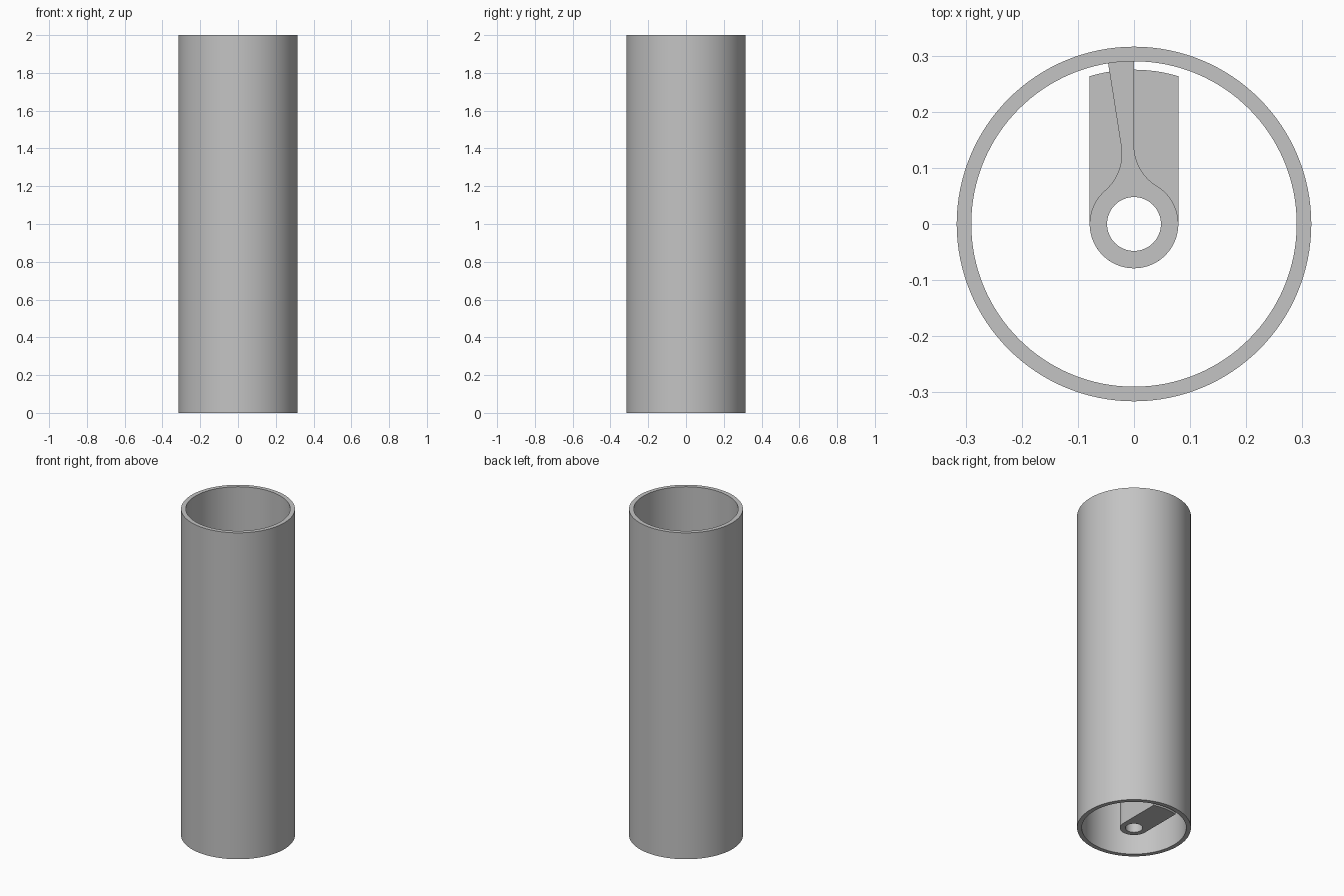
import bpy, bmesh
from math import cos, sin, radians, atan2, hypot, degrees

cube = bpy.data.objects.get("Cube")
if cube:
    bpy.data.objects.remove(cube)

grey = bpy.data.materials.new("plain grey")
grey.use_nodes = True
colour = (0.55, 0.55, 0.55, 1)
grey.diffuse_color = colour
grey.node_tree.nodes["Principled BSDF"].inputs["Base Color"].default_value = colour


def arc(radius, start, end, steps, cx=0, cy=0):
    """Points on an arc, angles in degrees, both ends included."""
    angles = [radians(start + (end - start) * i / steps) for i in range(steps + 1)]
    return [(cx + radius * cos(a), cy + radius * sin(a)) for a in angles]


def circle(radius, steps):
    return arc(radius, 0, 360, steps)[:-1]


def prism(name, outlines, bottom, top):
    """Extrude a flat outline, with holes, between two heights."""
    curve = bpy.data.curves.new(name, "CURVE")
    curve.dimensions = "2D"
    curve.fill_mode = "BOTH"
    curve.extrude = (top - bottom) / 2
    for outline in outlines:
        spline = curve.splines.new("POLY")
        spline.points.add(len(outline) - 1)
        for point, (x, y) in zip(spline.points, outline):
            point.co = (x, y, 0, 1)
        spline.use_cyclic_u = True
    helper = bpy.data.objects.new(name + " outline", curve)
    bpy.context.collection.objects.link(helper)
    bpy.context.view_layer.update()
    mesh = bpy.data.meshes.new_from_object(
        helper.evaluated_get(bpy.context.evaluated_depsgraph_get()))
    bpy.data.objects.remove(helper)

    bm = bmesh.new()
    bm.from_mesh(mesh)
    bmesh.ops.remove_doubles(bm, verts=bm.verts, dist=0.00005)
    bmesh.ops.translate(bm, verts=bm.verts, vec=(0, 0, (top + bottom) / 2))
    bmesh.ops.recalc_face_normals(bm, faces=bm.faces)
    bm.to_mesh(mesh)
    bm.free()
    mesh.materials.clear()
    mesh.materials.append(grey)

    obj = bpy.data.objects.new(name, mesh)
    bpy.context.collection.objects.link(obj)
    bpy.ops.object.select_all(action="DESELECT")
    obj.select_set(True)
    bpy.context.view_layer.objects.active = obj
    bpy.ops.object.shade_smooth_by_angle(angle=radians(30))
    return obj


hub, bore, reach = 0.079, 0.048, 0.275
arm_top, web_top = 0.2, 1.0

# Open outer tube
prism("outer_tube", [circle(0.316, 128), circle(0.29, 128)], 0, 2)

# Flat arm with a round hub end and an arced tip
tip = degrees(atan2((reach ** 2 - hub ** 2) ** 0.5, hub))
arm = arc(hub, 180, 360, 32) + arc(reach, tip, 180 - tip, 12)
prism("lower_arm", [arm, circle(bore, 48)], 0, arm_top)


# Hub collar blending into a tapered web that joins the tube wall
def fillet(cx, cy, start, end):
    return arc(hypot(cx, cy) - hub, start, end, 12, cx, cy)


rx, ry = 0.0846, 0.14
lx, ly = -0.108, 0.125
right_angle = degrees(atan2(ry, rx))
left_angle = degrees(atan2(ly, lx))
collar = arc(hub, left_angle, 360 + right_angle, 56)
right_side = fillet(rx, ry, 180 + right_angle, 180)
left_side = fillet(lx, ly, 8.8, left_angle - 180)
web = collar + right_side[1:] + [(0, 0.295), (-0.047, 0.292)] + left_side[:-1]
prism("hub_and_web", [web, circle(bore, 48)], arm_top, web_top)
